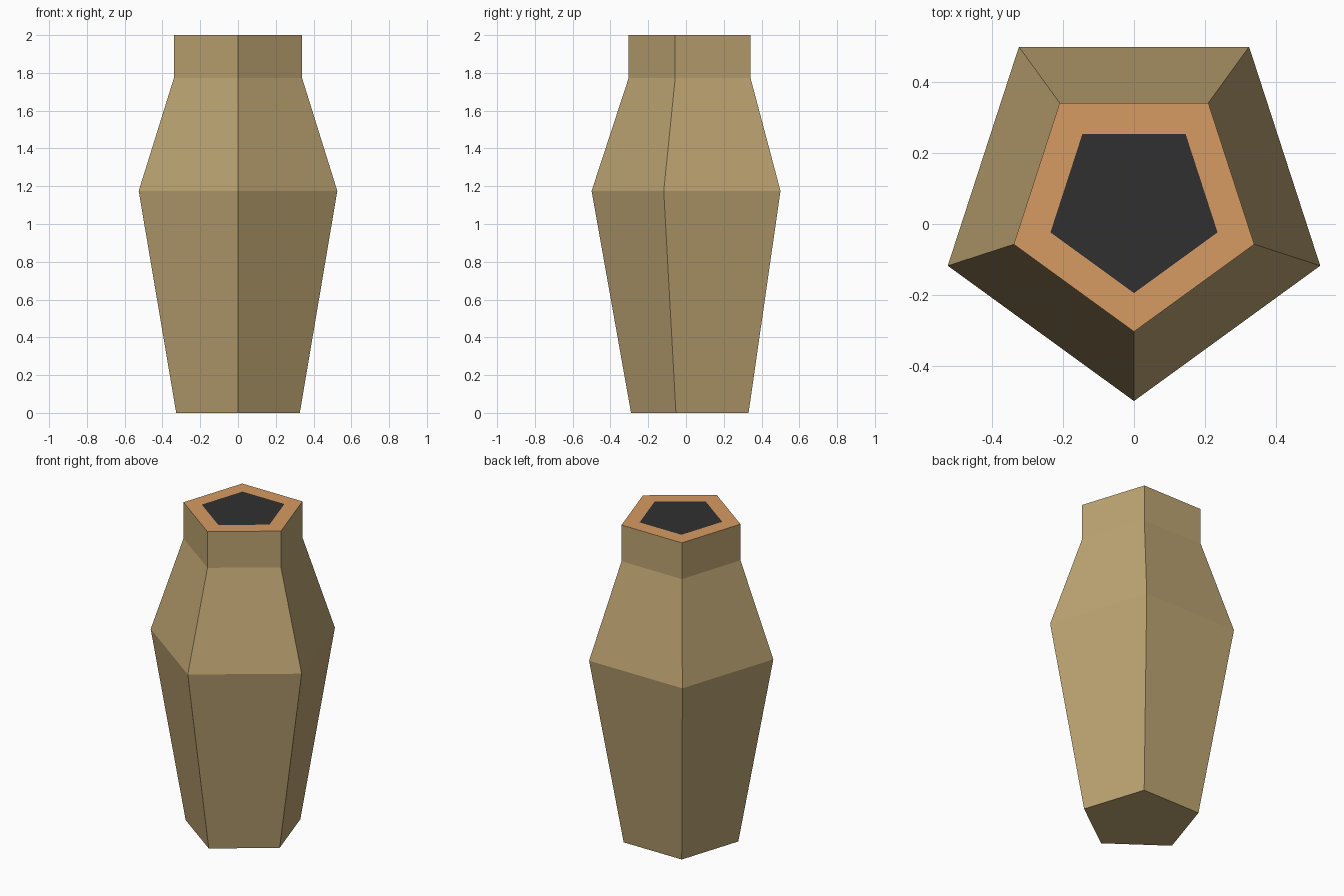
import bpy, bmesh, math

if "Cube" in bpy.data.objects:
    bpy.data.objects.remove(bpy.data.objects["Cube"])

CENTRE_Y = 0.053


def material(name, rgb):
    """Flat colour from sRGB 0-255 to linear."""
    m = bpy.data.materials.new(name)
    lin = [((c / 255 + 0.055) / 1.055) ** 2.4 for c in rgb]
    m.diffuse_color = (*lin, 1)
    m.use_nodes = True
    m.node_tree.nodes["Principled BSDF"].inputs["Base Color"].default_value = m.diffuse_color
    return m


def ring(bm, radius, z, sides=5):
    """Pentagon with one corner pointing to the front."""
    return [bm.verts.new((radius * math.sin(i * math.tau / sides),
                          CENTRE_Y - radius * math.cos(i * math.tau / sides), z))
            for i in range(sides)]


# Vase profile: foot, belly, shoulder, lip, edge of the dark opening
profile = [(0.344, 0), (0.5528, 1.175), (0.357, 1.772), (0.357, 2.0), (0.248, 2.0)]
bm = bmesh.new()
rings = [ring(bm, r, z) for r, z in profile]
bm.faces.new(rings[0][::-1])
for level, (low, high) in enumerate(zip(rings, rings[1:])):
    for i in range(5):
        j = (i + 1) % 5
        face = bm.faces.new((low[i], low[j], high[j], high[i]))
        face.material_index = 1 if level == 3 else 0   # flat rim
bm.faces.new(rings[-1]).material_index = 2             # dark opening
bmesh.ops.recalc_face_normals(bm, faces=bm.faces)

mesh = bpy.data.meshes.new("vase")
bm.to_mesh(mesh)
bm.free()
for m in (material("tan clay", (190, 165, 115)),
          material("orange rim", (214, 155, 98)),
          material("charcoal opening", (48, 48, 48))):
    mesh.materials.append(m)
bpy.context.collection.objects.link(bpy.data.objects.new("vase", mesh))
